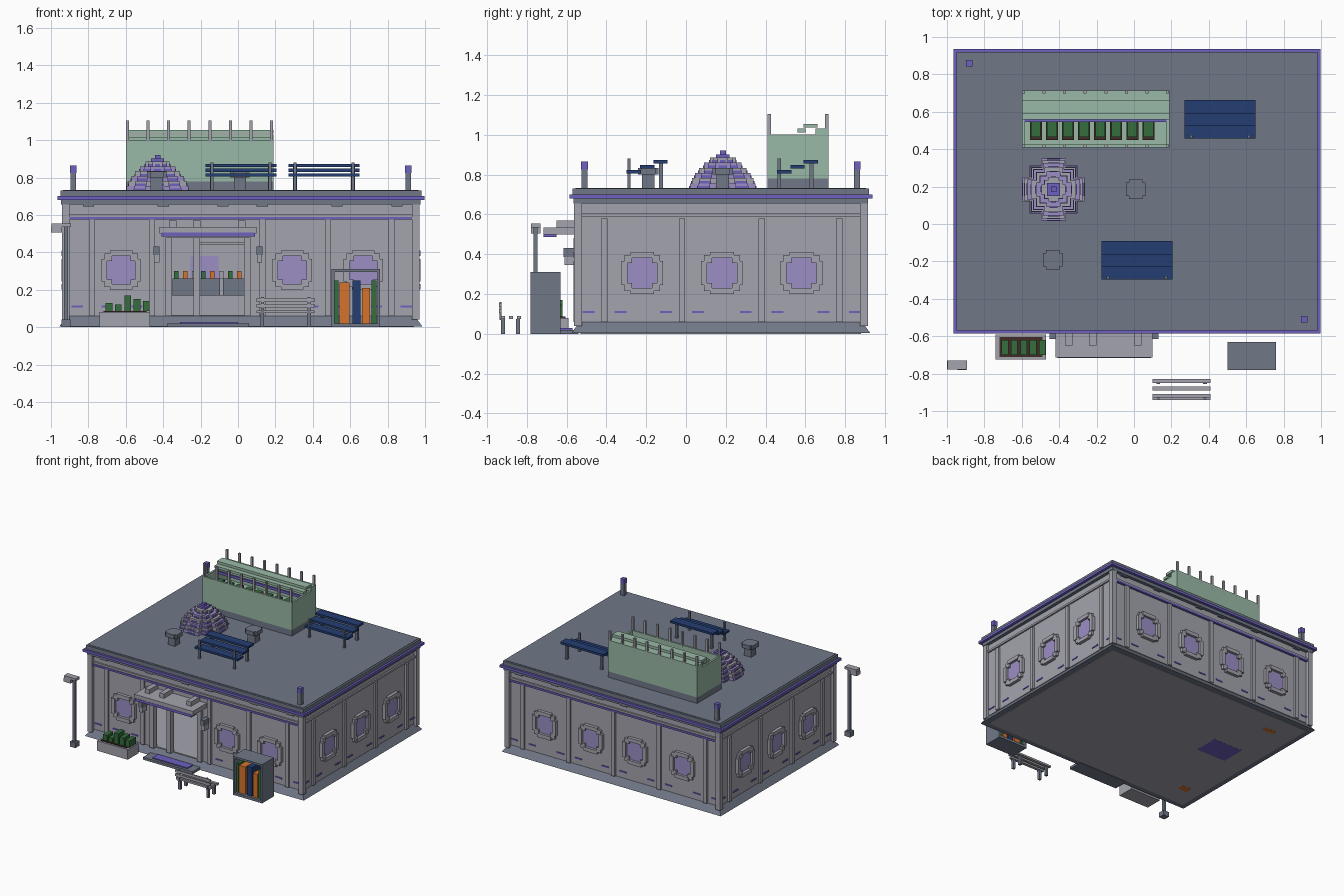
import bpy
import bmesh
from mathutils import Matrix, Vector

cube = bpy.data.objects.get("Cube")
if cube:
    bpy.data.objects.remove(cube, do_unlink=True)


def material(name, *srgb):
    linear = [((c + .055) / 1.055) ** 2.4 for c in srgb] + [1]
    mat = bpy.data.materials.new(name)
    mat.use_nodes = True
    mat.diffuse_color = linear
    mat.node_tree.nodes["Principled BSDF"].inputs["Base Color"].default_value = linear
    return mat


grey = material("light grey", .64, .64, .68)
slate = material("slate", .44, .47, .53)
purple = material("purple trim", .43, .38, .75)
glass = material("lavender glass", .61, .56, .77)
mint = material("pale green", .60, .73, .65)
navy = material("navy", .14, .24, .45)
green = material("leaf green", .2, .43, .24)
orange = material("orange", .84, .45, .18)
brown = material("soil brown", .26, .17, .15)


def boxes(name, mat, *spans, taper=0):
    """One object from boxes given as (x0, x1, y0, y1, z0, z1)."""
    bm = bmesh.new()
    for x0, x1, y0, y1, z0, z1 in spans:
        lo, hi = Vector((x0, y0, z0)), Vector((x1, y1, z1))
        place = Matrix.Translation((lo + hi) / 2) @ Matrix.Diagonal((*(hi - lo), 1))
        made = bmesh.ops.create_cube(bm, size=1, matrix=place)
        for v in made["verts"]:
            if taper and v.co.z > (z0 + z1) / 2:
                v.co.x += taper if v.co.x < (x0 + x1) / 2 else -taper
                v.co.y += taper if v.co.y < (y0 + y1) / 2 else -taper
    mesh = bpy.data.meshes.new(name)
    bm.to_mesh(mesh)
    bm.free()
    mesh.materials.append(mat)
    obj = bpy.data.objects.new(name, mesh)
    bpy.context.collection.objects.link(obj)
    return obj


def block(x, y, rx, ry, z0, z1):
    return (x - rx, x + rx, y - ry, y + ry, z0, z1)


# Wall planes of the hollow building
LEFT, RIGHT, FRONT, BACK = -.92, .95, -.54, .89
BASE, TOP, THICK = .06, .67, .03
DOOR0, DOOR1, LINTEL = -.37, .05, .48


def grown(d, z0, z1):
    return (LEFT - d, RIGHT + d, FRONT - d, BACK + d, z0, z1)


def on_wall(side, u0, u1, z0, z1, d0, d1):
    """A box on a wall; d0 and d1 are distances out from its face."""
    if side == "front":
        return (u0, u1, FRONT - d1, FRONT - d0, z0, z1)
    if side == "back":
        return (u0, u1, BACK + d0, BACK + d1, z0, z1)
    if side == "left":
        return (LEFT - d1, LEFT - d0, u0, u1, z0, z1)
    return (RIGHT + d0, RIGHT + d1, u0, u1, z0, z1)


# Base, floor and walls
boxes("base_skirt", slate, grown(.035, .004, BASE), taper=.04)
boxes("floor", grey, grown(-.01, 0, BASE + .004))
boxes("walls", grey,
      on_wall("back", LEFT, RIGHT, BASE, TOP, -THICK, 0),
      on_wall("left", FRONT, BACK, BASE, TOP, -THICK, 0),
      on_wall("right", FRONT, BACK, BASE, TOP, -THICK, 0),
      on_wall("front", LEFT, DOOR0, BASE, TOP, -THICK, 0),
      on_wall("front", DOOR1, RIGHT, BASE, TOP, -THICK, 0),
      on_wall("front", DOOR0, DOOR1, LINTEL, TOP, -THICK, 0))
boxes("corner_pillars", grey,
      *[block(x, y, .02, .02, BASE - .02, TOP)
        for x in (LEFT, RIGHT) for y in (FRONT - .003, BACK + .003)])

# Layered roof
boxes("cornice", slate, grown(.025, .655, .68))
boxes("roof_trim", purple, grown(.046, .68, .70))
boxes("roof_slab", slate, grown(.03, .70, .73))
boxes("roof_lip", slate, grown(.015, .73, .733))

# Windows, pilasters and trim on each wall
sides = {
    "front": ((-.625, .29, .67), (-.78, -.46, .13, .48, .82), (LEFT, RIGHT)),
    "back": ((-.6, -.18, .21, .62), (-.8, -.39, .015, .41, .82), (LEFT, RIGHT)),
    "left": ((-.22, .18, .58), (-.41, -.02, .38, .77), (FRONT, BACK)),
    "right": ((-.22, .18, .58), (-.41, -.02, .38, .77), (FRONT, BACK)),
}
frames, panes, ribs, dashes, bands = [], [], [], [], []
for side, (windows, pilasters, (start, end)) in sides.items():
    for u in windows:
        z, r, s, t = .305, .105, .06, .03
        for e in (-1, 1):
            a, b = sorted((e * r, e * (r - t)))
            c, d = sorted((e * (s - .01), e * (r - .015)))
            frames.append(on_wall(side, u - s, u + s, z + a, z + b, 0, .025))
            frames.append(on_wall(side, u + a, u + b, z - s, z + s, 0, .025))
            for f in (-1, 1):
                g, h = sorted((f * (s - .01), f * (r - .015)))
                frames.append(on_wall(side, u + c, u + d, z + g, z + h, 0, .02))
        panes.append(on_wall(side, u - r + t, u + r - t, z - r + t, z + r - t, -THICK - .003, .005))
    for u in pilasters:
        ribs.append(on_wall(side, u - .016, u + .016, BASE, .58, 0, .015))
        for e in (-.08, .08):
            dashes.append(on_wall(side, u + e - .03, u + e + .03, .105, .115, 0, .006))
    bands.append(on_wall(side, start, end, .59, .605, 0, .012))
boxes("window_frames", grey, *frames)
boxes("window_glass", glass, *panes)
boxes("pilasters", grey, *ribs)
boxes("wall_dashes", purple, *[d for d in dashes if not (d[2] < FRONT and d[1] > DOOR0 - .05 and d[0] < DOOR1)])
boxes("wall_bands", grey, *bands)
boxes("wall_stripes", purple,
      *[on_wall(s, LEFT + .02, RIGHT - .02, .575, .59, 0, .018) for s in ("front", "back")])
boxes("eave_lights", slate,
      *[on_wall(s, u - .03, u + .03, .645, .656, 0, .02)
        for s in ("front", "back") for u in (-.8, -.4, -.08, .13, .53, .85)])

# Entrance with canopy, posts, step and wall lamps
boxes("canopy", grey, (-.42, .10, -.715, FRONT, .50, .535))
boxes("canopy_trim", purple, (-.41, .09, -.717, -.65, .485, .505))
boxes("canopy_brackets", grey,
      *[(x - .02, x + .02, -.65, FRONT, .535, .57) for x in (-.35, -.22, .02)])
boxes("door_posts", grey,
      *[on_wall("front", x - .018, x + .018, BASE, LINTEL, -.02, .025) for x in (DOOR0, -.22, DOOR1)])
boxes("door_transom", grey, on_wall("front", -.22, DOOR1, .44, .455, -.02, .01))
boxes("door_step", slate, (-.38, .06, -.66, FRONT, 0, .02))
boxes("door_mat", purple, (-.31, 0, -.64, -.57, .02, .028))
for x in (-.435, .115):
    boxes("wall_lamp", slate, block(x, -.58, .016, .035, .385, .43))
    boxes("wall_lamp_shade", grey, block(x, -.585, .014, .025, .345, .385))

# Interior counter and books seen through the doorway
boxes("counter", grey, (-.36, .04, .3, .4, BASE, .17))
boxes("counter_shelves", slate,
      *[(x, x + .115, .29, .41, .17, .26) for x in (-.35, -.21, -.08)])
for i in range(8):
    boxes("counter_book", (green, orange, grey)[i % 3],
          block(-.33 + i * .048, .34, .012, .03, .26, .30))
boxes("floor_inset", purple, block(-.6, .26, .13, .1, 0, .006)).location.z = -.0005
boxes("floor_marks", orange, block(-.77, -.34, .04, .03, 0, .006),
      block(-.7, .71, .05, .02, 0, .006)).location.z = -.0005

# Planter
boxes("planter", grey, (-.74, -.47, -.725, -.59, 0, .08))
boxes("planter_soil", brown, (-.72, -.49, -.71, -.605, .08, .087))
boxes("planter_leaves", green,
      *[block(-.69 + i * .05, -.66, .018, .04, .087, h)
        for i, h in enumerate((.13, .12, .17, .15, .14))])

# Street lamp
boxes("lamp_base", slate, block(-.92, -.755, .025, .025, 0, .04))
boxes("lamp_post", slate, block(-.92, -.755, .01, .01, .04, .55))
boxes("lamp_head", grey, block(-.945, -.755, .052, .024, .535, .555))
boxes("lamp_shade", grey, block(-.97, -.755, .03, .024, .505, .535))

# Bench
boxes("bench_planks", grey,
      *[(.1, .41, y, y + .022, .075, .09) for y in (-.93, -.89, -.85)],
      *[(.1, .41, -.94, -.928, z, z + .02) for z in (.105, .135)])
boxes("bench_legs", slate,
      *[block(x, y, .01, .01, 0, .075) for x in (.13, .38) for y in (-.92, -.845)],
      *[block(x, -.932, .008, .006, .07, .16) for x in (.13, .38)])

# Bookcase
boxes("bookcase", slate,
      (.5, .515, -.78, -.63, 0, .31), (.745, .76, -.78, -.63, 0, .31),
      (.515, .745, -.78, -.63, 0, .02), (.515, .745, -.78, -.63, .295, .31))
for x, half, height, mat in ((.527, .01, .25, green), (.57, .027, .24, orange),
                             (.633, .022, .25, navy), (.685, .022, .21, orange), (.727, .013, .25, green)):
    boxes("book", mat, block(x, -.705, half, .055, .02, height))

# Greenhouse with planting row and stepped half roof
gx0, gx1, gy0, gy1, t = -.6, .19, .41, .715, .015
boxes("greenhouse_base", slate, (gx0, gx1, gy0, gy1, .73, .78))
boxes("greenhouse_walls", mint,
      (gx0, gx1, gy0, gy0 + t, .78, 1), (gx0, gx1, gy1 - t, gy1, .78, 1),
      (gx0, gx0 + t, gy0, gy1, .78, 1), (gx1 - t, gx1, gy0, gy1, .78, 1),
      (gx0, gx1, gy0, gy1, .78, .87))
boxes("greenhouse_roof", mint,
      (gx0, gx1, .56, .60, 1.01, 1.03), (gx0, gx1, .59, .66, 1.035, 1.055),
      (gx0, gx1, .65, gy1, 1.0, 1.03))
boxes("greenhouse_rail", purple, (gx0 + t, gx1 - t, .545, .56, .98, 1.0))
boxes("greenhouse_posts", grey,
      *[block(gx0 + .009 + i * .11, y, .008, .008, .99, 1.105)
        for i in range(8) for y in (gy0 + .008, gy1 - .008)])
row = [-.525 + i * .086 for i in range(8)]
boxes("greenhouse_soil", brown, *[block(x, .5, .032, .05, .87, .89) for x in row])
boxes("greenhouse_plants", green, *[block(x, .505, .026, .04, .89, .95) for x in row])

# Stepped dome
dx, dy, z = -.43, .185, .73
for i, r in enumerate((.165, .155, .14, .12, .095, .065)):
    step = .026
    boxes("dome_tier", grey if i % 2 else glass,
          block(dx, dy, r, r * .4, z, z + step), block(dx, dy, r * .4, r, z, z + step),
          block(dx, dy, r * .76, r * .76, z, z + step))
    boxes("dome_trim", purple, block(dx, dy, r + .004, r * .22, z, z + .012),
          block(dx, dy, r * .22, r + .004, z, z + .012),
          block(dx, dy, r * .78, r * .78, z, z + .012))
    z += step
boxes("dome_cap", purple, block(dx, dy, .034, .034, z, z + .015))
boxes("dome_finial", purple, block(dx, dy, .015, .015, z, .92))

# Stepped solar panels on posts
for x, y in ((.46, .56), (.015, -.195)):
    boxes("solar_panel", navy,
          *[block(x, y + e * .067, .19, .036, .83 + e * .025, .847 + e * .025) for e in (-1, 0, 1)])
    boxes("solar_posts", slate,
          *[block(x + e, y - .092, .008, .008, .73, .88) for e in (-.155, .155)],
          *[block(x + e, y + .07, .01, .01, .73, .86) for e in (-.155, .155)])

# Roof vents and corner beacons
for x, y in ((.01, .185), (-.435, -.19)):
    boxes("vent", slate, block(x, y, .032, .032, .73, .80),
          block(x, y, .052, .036, .80, .832), block(x, y, .036, .052, .80, .832))
for x, y in ((-.88, .86), (.91, -.51)):
    boxes("beacon_post", slate, block(x, y, .015, .015, .73, .825))
    boxes("beacon_light", purple, block(x, y, .017, .017, .825, .865))
